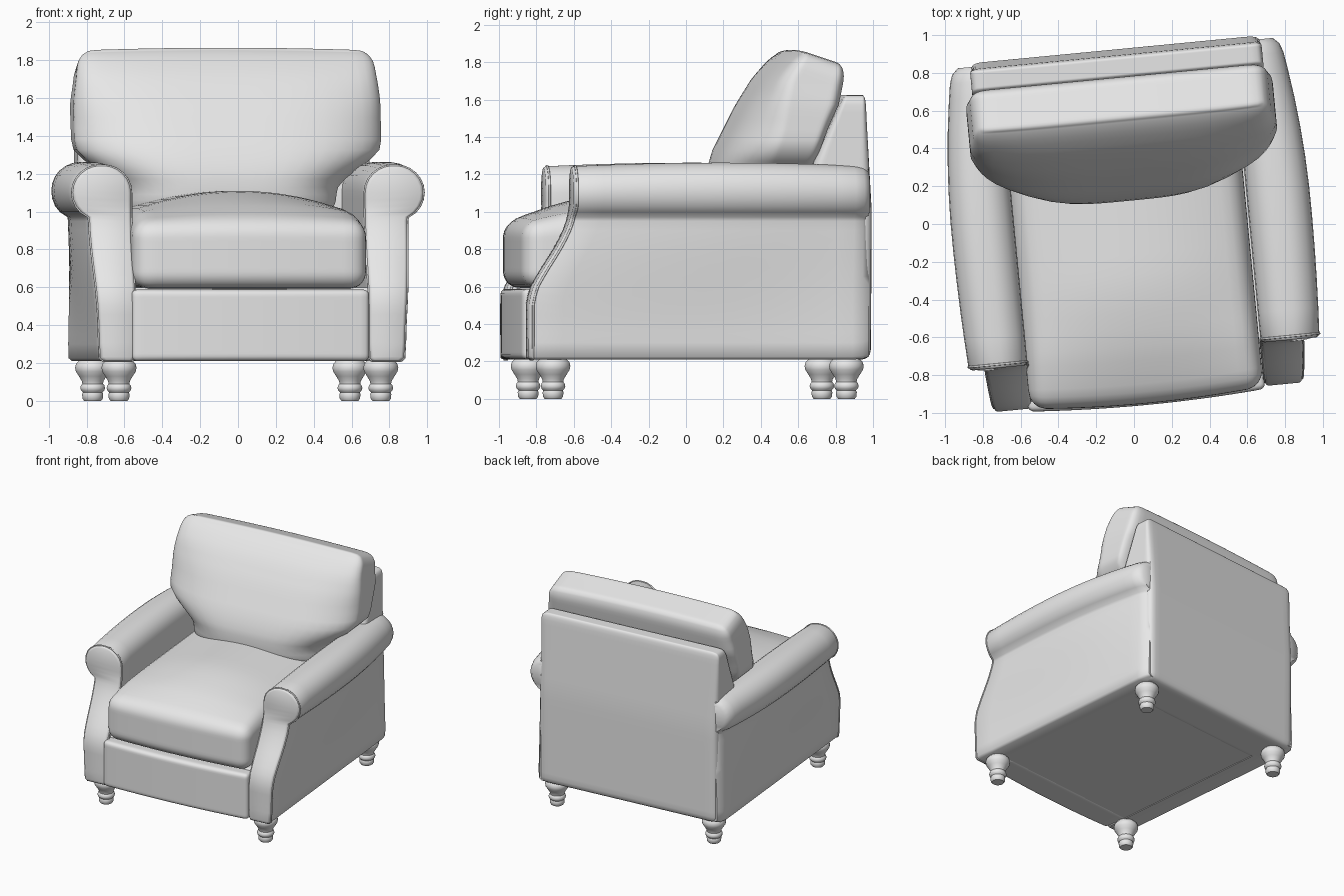
import bpy, bmesh
from math import sin, cos, pi, radians
from mathutils import Vector, Matrix

cube = bpy.data.objects.get("Cube")
if cube:
    bpy.data.objects.remove(cube, do_unlink=True)

GREY = (0.8, 0.8, 0.8, 1)
fabric = bpy.data.materials.new("light_grey")
fabric.use_nodes = True
fabric.diffuse_color = GREY
fabric.node_tree.nodes["Principled BSDF"].inputs["Base Color"].default_value = GREY

# The whole chair stands slightly turned
TURN = Matrix.Rotation(radians(5.5), 4, 'Z') @ Matrix.Translation((-0.012, 0, 0))


def link(name, data):
    data.materials.append(fabric)
    data.transform(TURN)
    obj = bpy.data.objects.new(name, data)
    bpy.context.collection.objects.link(obj)
    return obj


def finish(name, bm, angle=40):
    bmesh.ops.recalc_face_normals(bm, faces=bm.faces)
    me = bpy.data.meshes.new(name)
    bm.to_mesh(me)
    bm.free()
    me.shade_smooth()
    me.set_sharp_from_angle(angle=radians(angle))
    return link(name, me)


def interp(table, k):
    """Piecewise linear lookup."""
    if k <= table[0][0]:
        return table[0][1]
    for (a, va), (b, vb) in zip(table, table[1:]):
        if k <= b:
            return va + (vb - va) * (k - a) / (b - a)
    return table[-1][1]


def smooth(a, b, k):
    t = min(1, max(0, (k - a) / (b - a)))
    return t * t * (3 - 2 * t)


def soft_block(name, low, high, r, warp=None):
    """Rounded box, then bent by warp(point, normalised point)."""
    low, high = Vector(low), Vector(high)
    mid, half = (low + high) / 2, (high - low) / 2
    bm = bmesh.new()
    bmesh.ops.create_cube(bm, size=2)
    bmesh.ops.subdivide_edges(bm, edges=bm.edges[:], cuts=23, use_grid_fill=True)
    for v in bm.verts:
        p = Vector(h * sin(pi / 2 * c) for h, c in zip(half, v.co))
        core = Vector(max(r - h, min(h - r, c)) for h, c in zip(half, p))
        p = core + (p - core).normalized() * r
        n = Vector(c / h for c, h in zip(p, half))
        v.co = warp(p + mid, n) if warp else p + mid
    return finish(name, bm, 60)


# Seat base and front rail
soft_block("seat_base", (-.7, -.85, .214), (.7, .88, .6), .02)


def rail_warp(p, n):
    if n.y < 0:
        p.y -= .025 * (1 - n.x ** 2) * -n.y
    return p


soft_block("front_rail", (-.64, -.935, .21), (.62, -.72, .588), .03, rail_warp)


# Seat cushion with a crowned top
def seat_warp(p, n):
    top = max(0, n.z)
    p.z += top * .125 * (1 - n.x ** 2) * smooth(-1.2, -.1, n.y)
    p.z += top * .035 * smooth(-1, -.6, n.y)
    if n.y < 0:
        p.y -= .03 * (1 - n.x ** 2) * -n.y
    return p


soft_block("seat_cushion", (-.63, -.922, .592), (.612, .6, .95), .09, seat_warp)


# Back frame, thinner toward the top
def frame_warp(p, n):
    front = interp([(1.1, .58), (1.27, .62), (1.62, .775)], p.z)
    back = interp([(.21, .925), (1.0, .93), (1.62, .895)], p.z)
    p.y = front + (back - front) * (n.y + 1) / 2
    return p


soft_block("back_frame", (-.775, .6, .21), (.775, .93, 1.625), .05, frame_warp)

# Back cushion with ears resting over the arms
FRONT = [(1.0, .125), (1.2, .125), (1.32, .165), (1.57, .295), (1.72, .395), (1.86, .53)]
REAR = [(1.0, .55), (1.27, .63), (1.6, .75), (1.86, .79)]


def back_warp(p, n):
    z = p.z
    p.x *= .70 + .30 * smooth(1.1, 1.36, z) - .035 * smooth(1.55, 1.87, z)
    front = interp(FRONT, z) + .2 * n.x ** 4 * smooth(1.95, 1.3, z)
    p.y = front + (interp(REAR, z) - front) * (n.y + 1) / 2
    p.z -= .085 * (n.y + 1) / 2 * smooth(1.4, 1.86, z)
    p.z -= .015 * n.x ** 2 * smooth(1.5, 1.86, z)
    return p


soft_block("back_cushion", (-.815, .1, 1.0), (.815, .6, 1.88), .09, back_warp)

# Arm cross-section as rows of (height, inner x, outer x)
ROLL = 1.1
ROWS = [(.21, .635, .79), (.225, .625, .808)]
ROWS += [(.3 + .05 * i, .62, .812 + .02 * smooth(.3, .95, .3 + .05 * i)) for i in range(14)]
for deg in (-64, -45, -30, -15, 0, 15, 30, 45, 60, 72, 84):
    a = radians(deg)
    ROWS.append((ROLL + .143 * sin(a), .77 - .15 * cos(a) if deg > 0 else .62,
                 .77 + .15 * cos(a)))
NOSE = [(.52, -.92), (.6, -.895), (.68, -.85), (.78, -.785),
        (.88, -.73), (.95, -.705), (1.02, -.69)]


def arm_ring(side, t, inset=0):
    """Closed outline of the arm at depth t, from 0 at the nose to 1 at the rear."""
    inner, outer = [], []
    bulge = .035 - (.023 if t < .45 else .055) * ((t - .45) / .45) ** 2
    for z, xi, xo in ROWS:
        nose = interp(NOSE, z)
        y = nose + (.91 - nose) * t
        zz = z + (ROLL - z) * inset * (3 if z > ROLL else .5)
        zz += .02 * (1 - (2 * t - 1) ** 2) * smooth(1.0, 1.2, z)
        w = min(inset, (xo - xi) * .4)
        inner.append(Vector((side * (xi + w), y, zz)))
        outer.append(Vector((side * (xo - w + bulge * smooth(.2, 1.05, z)), y, zz)))
    return inner + outer[::-1]


DEPTHS = [(0, .018), (.004, .006), (.012, 0)] + [(.1 * i, 0) for i in range(1, 10)]
DEPTHS += [(.95, 0), (.98, .008), (1, .035)]

for side, word in ((-1, "right"), (1, "left")):
    bm = bmesh.new()
    rings = [[bm.verts.new(p) for p in arm_ring(side, t, s)] for t, s in DEPTHS]
    count = len(rings[0])
    for a, b in zip(rings, rings[1:]):
        for i in range(count):
            j = (i + 1) % count
            bm.faces.new((a[i], a[j], b[j], b[i]))
    for ring in (rings[0], rings[-1]):
        for i in range(len(ROWS) - 1):
            bm.faces.new((ring[i], ring[i + 1], ring[-2 - i], ring[-1 - i]))
    finish(word + "_arm", bm, 50)

    # Welt around the arm front
    welt = bpy.data.curves.new(word + "_arm_welt", 'CURVE')
    welt.dimensions = '3D'
    welt.bevel_depth = .006
    welt.bevel_resolution = 2
    path = arm_ring(side, .012)
    spline = welt.splines.new('POLY')
    spline.points.add(len(path) - 1)
    for point, p in zip(spline.points, path):
        point.co = (*p, 1)
    spline.use_cyclic_u = True
    link(word + "_arm_welt", welt)

# Turned legs
LEG = [(0, 0), (.045, 0), (.054, .012), (.056, .035), (.052, .045), (.062, .055),
       (.066, .068), (.062, .082), (.055, .09), (.058, .105), (.073, .13), (.089, .155),
       (.093, .175), (.088, .195), (.075, .21), (.06, .235), (0, .235)]
for sx, word in ((-1, "right"), (1, "left")):
    for x, y, end in ((.695, -.78, "front"), (.683, .797, "back")):
        bm = bmesh.new()
        verts = [bm.verts.new((r, 0, z)) for r, z in LEG]
        edges = [bm.edges.new(pair) for pair in zip(verts, verts[1:])]
        bmesh.ops.spin(bm, geom=verts + edges, cent=(0, 0, 0), axis=(0, 0, 1),
                       angle=2 * pi, steps=28)
        bmesh.ops.remove_doubles(bm, verts=bm.verts[:], dist=.0005)
        bmesh.ops.translate(bm, verts=bm.verts[:], vec=(sx * x, y, 0))
        finish(end + "_" + word + "_leg", bm, 50)
